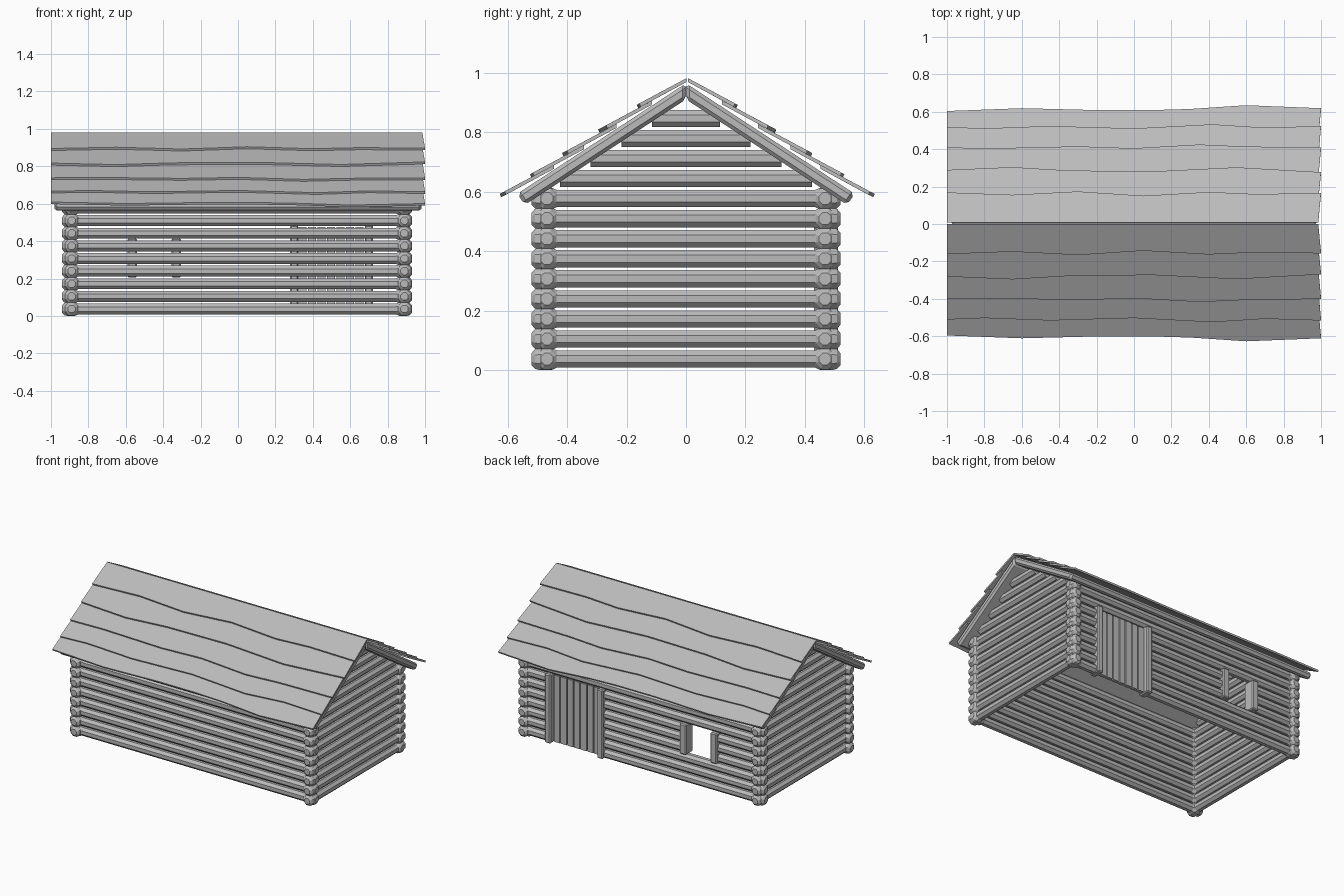
import bpy, bmesh, math

if "Cube" in bpy.data.objects:
    bpy.data.objects.remove(bpy.data.objects["Cube"])

wood = bpy.data.materials.new("grey_wood")
wood.diffuse_color = (0.5, 0.5, 0.5, 1)
wood.use_nodes = True
wood.node_tree.nodes["Principled BSDF"].inputs["Base Color"].default_value = wood.diffuse_color


def finish(name, bm, bevel=0):
    bmesh.ops.recalc_face_normals(bm, faces=bm.faces[:])
    me = bpy.data.meshes.new(name)
    bm.to_mesh(me)
    bm.free()
    me.materials.append(wood)
    ob = bpy.data.objects.new(name, me)
    bpy.context.collection.objects.link(ob)
    if bevel:
        m = ob.modifiers.new("bevel", 'BEVEL')
        m.width = bevel
        m.segments = 1
    return ob


def loft(bm, rings):
    """Skin a list of equal-length point rings and cap both ends."""
    rows = [[bm.verts.new(p) for p in r] for r in rings]
    n = len(rows[0])
    for a, b in zip(rows, rows[1:]):
        for i in range(n):
            bm.faces.new((a[i], a[(i + 1) % n], b[(i + 1) % n], b[i]))
    bm.faces.new(rows[0])
    bm.faces.new(rows[-1])


KNOB = [(0, .020), (.012, .033), (.028, .037), (.07, .036), (.085, .029)]
PLAIN = [(0, .029)]


def log(bm, axis, a, b, off, z, knob_a=True, knob_b=True):
    """Eight-sided log from a to b, with swollen ends where knobbed."""
    prof = [(a + d, r) for d, r in (KNOB if knob_a else PLAIN)]
    prof += [(b - d, r) for d, r in reversed(KNOB if knob_b else PLAIN)]
    rings = []
    for t, r in prof:
        ring = []
        for k in range(8):
            an = math.radians(22.5 + 45 * k)
            u = r / math.cos(math.radians(22.5)) * math.cos(an)
            w = r / math.cos(math.radians(22.5)) * math.sin(an)
            ring.append((t, off + u, z + w) if axis == 'x' else (off + u, t, z + w))
        rings.append(ring)
    loft(bm, rings)


def box(bm, x0, x1, y0, y1, z0, z1):
    loft(bm, [[(x0, y0, z), (x1, y0, z), (x1, y1, z), (x0, y1, z)] for z in (z0, z1)])


STEP, Z0, ROWS = .0675, .037, 9
WX, WY = .89, .468
SLOPE, RIDGE = .655, .965

# Front wall: full-length logs
bm = bmesh.new()
for i in range(ROWS):
    log(bm, 'x', -.94, .93, -WY, Z0 + STEP * i)
finish("front_wall_logs", bm)

# Back wall: logs interrupted by the door and window openings
bm = bmesh.new()
for i in range(ROWS):
    cuts = [-.94]
    if 3 <= i <= 5:
        cuts += [-.56, -.335]
    if i <= 6:
        cuts += [.30, .70]
    cuts.append(.93)
    for a, b in zip(cuts[::2], cuts[1::2]):
        log(bm, 'x', a, b, WY, Z0 + STEP * i, a == -.94, b == .93)
finish("back_wall_logs", bm)

# Side walls and gables
for name, x in (("left", -WX), ("right", WX)):
    bm = bmesh.new()
    for i in range(ROWS):
        log(bm, 'y', -.52, .52, x, Z0 + STEP * i)
    finish(name + "_wall_logs", bm)
    bm = bmesh.new()
    for i in range(ROWS, ROWS + 4):
        z = Z0 + STEP * i
        h = (.922 - z) / SLOPE
        log(bm, 'y', -h, h, x, z, False, False)
    finish(name + "_gable_logs", bm)

# Door planks, door posts, window posts
bm = bmesh.new()
for i in range(7):
    x = .322 + .051 * i
    box(bm, x, x + .043, .455, .48, .015, .475)
finish("door_planks", bm)
bm = bmesh.new()
for x in (.30, .70):
    box(bm, x - .022, x + .022, .43, .512, .008, .485)
finish("door_posts", bm, .007)
bm = bmesh.new()
for x in (-.565, -.33):
    box(bm, x - .025, x + .025, .43, .51, .205, .415)
finish("window_posts", bm, .007)

# Lower edges of the roof boards, as (x, y) waves from ridge to eave
EDGES = [
    [(-1, .16), (-.65, .147), (-.3, .165), (.05, .142), (.4, .162), (.65, .151), (1, .156)],
    [(-1, .28), (-.65, .295), (-.35, .277), (.1, .272), (.55, .294), (1, .268)],
    [(-1, .40), (-.75, .396), (-.3, .406), (0, .396), (.35, .416), (.6, .405), (1, .40)],
    [(-1, .51), (-.8, .502), (-.45, .515), (0, .502), (.42, .524), (.7, .506), (1, .515)],
    [(-1, .595), (-.6, .61), (-.2, .60), (.1, .60), (.3, .606), (.6, .626), (1, .61)],
]
BASE = [.155, .28, .40, .51, .61]

for side, s in (("front", -1), ("back", 1)):
    # Thick roof slab under the boards
    bm = bmesh.new()
    prof = [(0, RIDGE), (.568, RIDGE - SLOPE * .568), (.542, .556), (0, .911)]
    loft(bm, [[(x, s * y, z) for y, z in prof] for x in (-.98, .98)])
    finish(side + "_roof_slab", bm, .012)
    # Overlapping boards with wavy lower edges
    bm = bmesh.new()
    for edge, base in zip(EDGES, BASE):
        y0 = max(0, base - .165)
        z0 = RIDGE - SLOPE * y0 + .004
        rings = []
        for x, y in edge:
            z1 = z0 - .53 * (y - y0)
            xt = min(x, .985)
            rings.append([(xt, s * y0 + .004 + s * .003, z0), (x, s * y + .004, z1),
                          (x, s * (y + .005) + .004, z1 + .011),
                          (xt, s * y0 + .004 + s * .003, z0 + .013)])
        loft(bm, rings)
    finish(side + "_roof_boards", bm)
